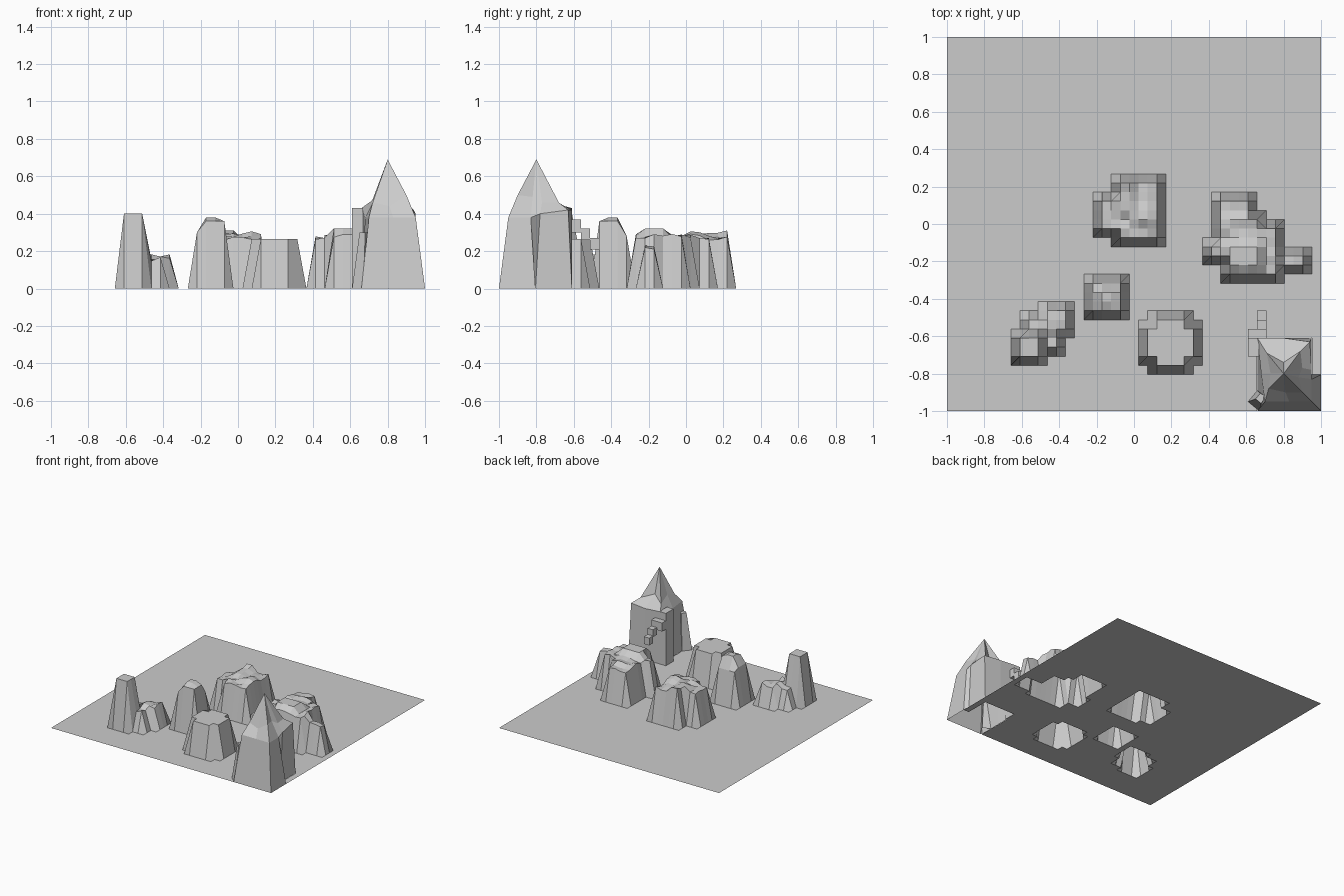
import bpy, bmesh, random

if "Cube" in bpy.data.objects:
    bpy.data.objects.remove(bpy.data.objects["Cube"])

random.seed(4)
N = 41                      # terrain cells per side
STEP = 2.0 / N

stone = bpy.data.materials.new("grey_stone")
stone.diffuse_color = (0.6, 0.6, 0.6, 1)
stone.use_nodes = True
stone.node_tree.nodes["Principled BSDF"].inputs["Base Color"].default_value = stone.diffuse_color


def pos(i):
    return -1 + i * STEP


def finish(name, bm):
    me = bpy.data.meshes.new(name)
    bm.to_mesh(me)
    bm.free()
    me.materials.append(stone)
    ob = bpy.data.objects.new(name, me)
    bpy.context.collection.objects.link(ob)
    return ob


def sheet(name, cells, heights):
    """Quad sheet over grid cells, corners lifted to the given heights."""
    bm = bmesh.new()
    vs = {}

    def v(i, j):
        if (i, j) not in vs:
            vs[i, j] = bm.verts.new((pos(i), pos(j), heights.get((i, j), 0)))
        return vs[i, j]
    for i, j in sorted(cells):
        bm.faces.new((v(i, j), v(i + 1, j), v(i + 1, j + 1), v(i, j + 1)))
    return finish(name, bm)


# Rock mesas: plateau rectangles (i0, i1, j0, j1, height), height jitter
mesas = {
    "left_rock": ([(9, 12, 7, 10, .16), (11, 13, 9, 11, .17), (8, 10, 6, 8, .40)], .015),
    "pillar_rock": ([(16, 19, 11, 14, .28), (16, 19, 11, 13, .30),
                     (17, 19, 11, 13, .36), (17, 18, 12, 13, .38)], 0),
    "front_mesa": ([(23, 26, 5, 10, .265), (22, 27, 6, 9, .265)], 0),
    "back_mesa": ([(17, 22, 20, 23, .26), (19, 23, 19, 25, .27),
                   (19, 20, 22, 25, .30), (21, 23, 21, 22, .295)], .012),
    "right_mesa": ([(30, 33, 17, 23, .27), (30, 34, 17, 21, .275), (31, 36, 15, 20, .28),
                    (36, 39, 16, 17, .22), (29, 31, 17, 18, .27),
                    (31, 34, 16, 18, .32)], .012),
}
used = set()
for name, (rects, jit) in mesas.items():
    h = {}
    for i0, i1, j0, j1, z in rects:
        for i in range(i0, i1 + 1):
            for j in range(j0, j1 + 1):
                h[i, j] = max(h.get((i, j), 0), z)
    for k in h:
        if h[k] < .31:
            h[k] += random.uniform(-jit, jit)
    cells = {(i - a, j - b) for i, j in h for a in (0, 1) for b in (0, 1)}
    used |= cells
    sheet(name, cells, h)

# Ground plate, open beneath every rock
used |= {(i, j) for i in range(34, 40) for j in range(8)}
used |= {(40, j) for j in range(4)}
sheet("ground", {(i, j) for i in range(N) for j in range(N)} - used, {})

# Corner spire: sloped front, sheer back walls, faceted pointed cap
Y1 = pos(8)
base = [(.66, -1, 0), (.83, -1, 0), (1, -1, 0), (1, pos(4), 0), (.95, pos(4), 0),
        (.95, Y1, 0), (.80, Y1, 0), (.66, Y1, 0), (.66, -.80, 0)]
shoulder = [(.70, -.95, .38), (.83, -.95, .38), (.95, -.95, .38), (.95, -.83, .38),
            (.95, -.78, .40), (.94, -.63, .42), (.80, Y1, .42), (.66, Y1, .43), (.68, -.80, .38)]
neck = [(.72, -.88, .46), (.81, -.90, .44), (.90, -.90, .50), (.88, -.82, .49),
        (.90, -.77, .46), (.89, -.68, .46), (.80, -.74, .49), (.71, -.69, .45), (.73, -.80, .48)]
bm = bmesh.new()
rings = [[bm.verts.new(p) for p in r] for r in (base, shoulder, neck)]
tip = bm.verts.new((.80, -.80, .69))
n = len(base)
for k in range(n):
    m = (k + 1) % n
    for a, b in zip(rings, rings[1:]):
        bm.faces.new((a[k], a[m], b[m], b[k]))
    bm.faces.new((rings[2][k], rings[2][m], tip))
finish("corner_spire", bm)


# Stepping ledges behind the spire, and a block on its flank
def block(name, x0, x1, y0, y1, z0, z1):
    bm = bmesh.new()
    bmesh.ops.create_cube(bm, size=1)
    for v in bm.verts:
        v.co = (x1 if v.co.x > 0 else x0, y1 if v.co.y > 0 else y0, z1 if v.co.z > 0 else z0)
    finish(name, bm)


block("flank_block", pos(33), pos(34) + .01, pos(6), pos(8), 0, .43)
block("upper_ledge", pos(33), pos(35), pos(8), pos(9), .30, .37)
block("middle_ledge", pos(34), pos(35), pos(9), pos(10), .26, .32)
block("lower_ledge", pos(34), pos(35), pos(10), pos(11), .21, .27)

# Small buttress on the front left corner
bm = bmesh.new()
pts = [(.61, -.95, 0), (.67, -1, 0), (.72, -.92, 0), (.66, -.89, 0)]
lo = [bm.verts.new(p) for p in pts]
hi = [bm.verts.new((x * .5 + .345, y * .5 - .46, .30)) for x, y, z in pts]
for k in range(4):
    m = (k + 1) % 4
    bm.faces.new((lo[k], lo[m], hi[m], hi[k]))
bm.faces.new(hi)
finish("corner_buttress", bm)
